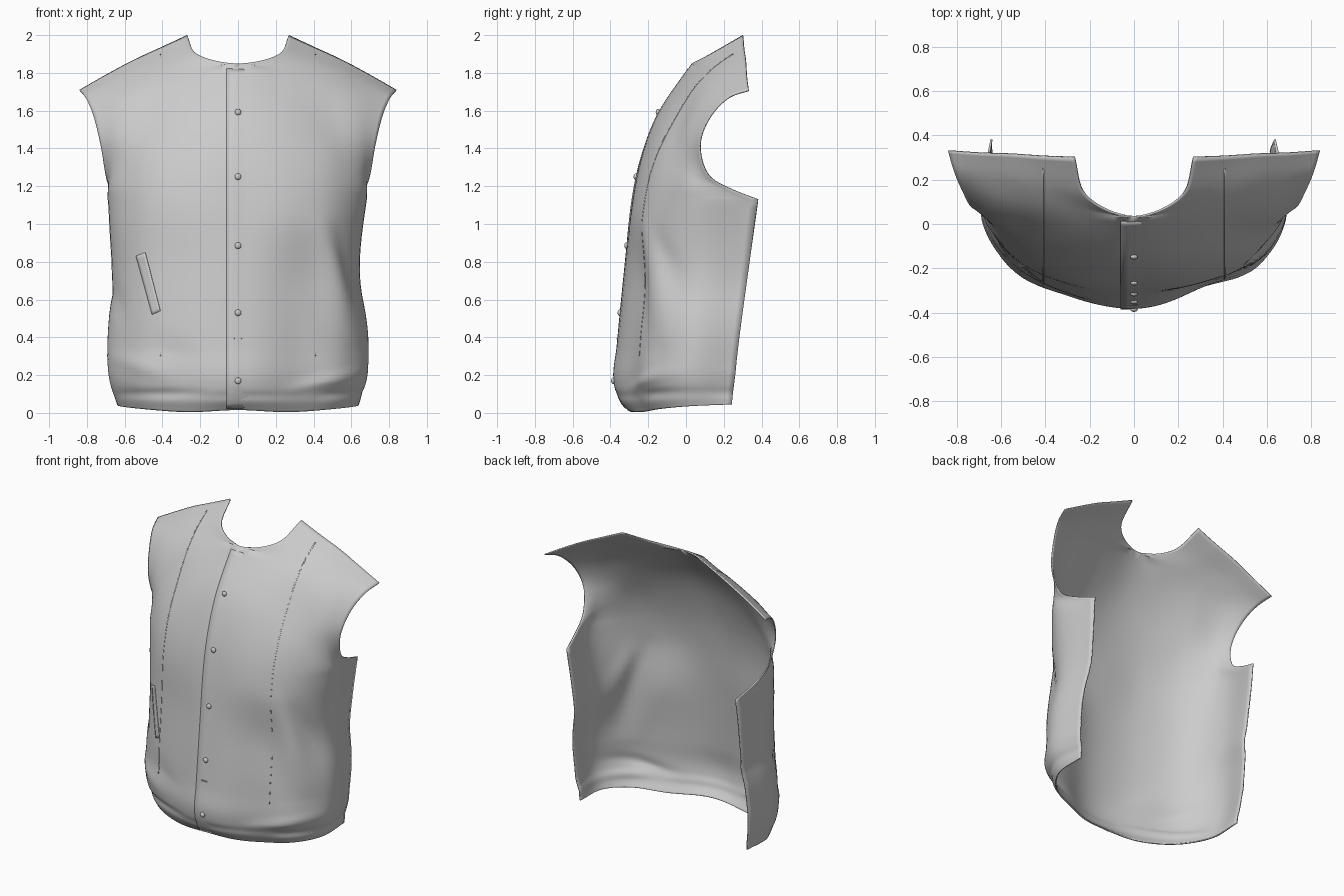
import bpy, bmesh, math
from mathutils import Vector
from mathutils.bvhtree import BVHTree

if "Cube" in bpy.data.objects:
    bpy.data.objects.remove(bpy.data.objects["Cube"])

# Control rows of one half, hem to shoulder; each runs from centre front / neckline to side / armhole
LOWER = [
    [(0, -.31, .015), (.26, -.275, .004), (.50, -.16, .02), (.625, .01, .035), (.635, .24, .045)],
    [(0, -.355, .07), (.27, -.31, .07), (.52, -.18, .075), (.645, .01, .08), (.64, .245, .09)],
    [(0, -.382, .17), (.29, -.325, .17), (.55, -.19, .17), (.675, .01, .17), (.65, .255, .17)],
    [(0, -.365, .35), (.29, -.32, .35), (.55, -.185, .35), (.685, .02, .35), (.66, .275, .35)],
    [(0, -.32, .80), (.28, -.285, .80), (.52, -.17, .80), (.635, .03, .80), (.625, .335, .80)],
    [(0, -.283, 1.13), (.28, -.260, 1.13), (.52, -.155, 1.13), (.668, .03, 1.13), (.64, .382, 1.13)],
]
UPPER = [
    [(0, -.268, 1.22), (.28, -.242, 1.22), (.53, -.137, 1.20), (.675, .035, 1.18), (.67, .25, 1.18)],
    [(0, -.237, 1.35), (.28, -.207, 1.34), (.53, -.105, 1.32), (.665, .02, 1.27), (.698, .125, 1.25)],
    [(0, -.165, 1.55), (.27, -.13, 1.53), (.50, -.045, 1.50), (.645, .012, 1.46), (.728, .072, 1.42)],
    [(0, .03, 1.85), (.24, .05, 1.80), (.46, .08, 1.74), (.635, .11, 1.675), (.775, .148, 1.60)],
    [(.22, .13, 1.902), (.35, .16, 1.865), (.52, .19, 1.812), (.67, .212, 1.745), (.812, .235, 1.678)],
    [(.27, .30, 2.0), (.41, .305, 1.935), (.555, .315, 1.868), (.70, .32, 1.79), (.84, .33, 1.71)],
]
ROWS = LOWER + UPPER
ARMPIT, NECK, SUB = 5, 9, 8


def spline(pts, n, before=None):
    """Smooth curve through unevenly spaced pts with n steps per span."""
    p = [Vector(q) for q in pts]
    p = [Vector(before) if before else 2 * p[0] - p[1]] + p + [2 * p[-1] - p[-2]]
    d = [(b - a).length for a, b in zip(p, p[1:])]

    def tangent(i):
        return ((p[i] - p[i - 1]) * (d[i] / d[i - 1]) + (p[i + 1] - p[i]) * (d[i - 1] / d[i])) / (d[i - 1] + d[i])

    out = []
    for i in range(1, len(p) - 2):
        a, b = tangent(i) * d[i], tangent(i + 1) * d[i]
        for k in range(n):
            t = k / n
            out.append(p[i] * (2*t**3 - 3*t*t + 1) + a * (t**3 - 2*t*t + t)
                       + p[i + 1] * (3*t*t - 2*t**3) + b * (t**3 - t*t))
    return out + [p[-2]]


# Cloth folds: start (x, z), end (x, z), width, height along the normal
FOLDS = [
    ((.44, 1.0), (.60, .42), .05, .018), ((.53, .95), (.64, .60), .035, -.014),
    ((.36, .75), (.50, .35), .05, -.006), ((.30, .13), (.64, .21), .03, .014),
    ((.42, .09), (.66, .11), .025, -.012), ((-.62, .10), (-.20, .10), .025, -.012),
    ((-.66, .30), (-.38, .20), .04, .010), ((-.20, .09), (.35, .09), .022, -.006),
    ((-.66, 1.1), (-.65, .60), .12, .025), ((-.66, .68), (-.60, .50), .03, -.012),
    ((-.50, .38), (-.25, .30), .05, -.008),
]


def fold_height(co):
    h = 0
    for (ax, az), (bx, bz), w, amp in FOLDS:
        p, a, d = Vector((co.x, co.z)), Vector((ax, az)), Vector((bx - ax, bz - az))
        t = max(0, min(1, (p - a).dot(d) / d.length_squared))
        fade = .35 + .65 * math.sin(math.pi * t)
        h += amp * fade * math.exp(-((p - a - d * t).length / w) ** 2)
    return h


def flatten(co):
    """The wearer's left belly lies flatter than the other side."""
    t = max(0, min(1, (1.05 - co.z) / .4))
    return .036 * math.exp(-((co.x - .34) / .18) ** 2) * t * t * (3 - 2 * t)


def add_object(name, bm, thickness):
    me = bpy.data.meshes.new(name)
    bm.to_mesh(me)
    bm.free()
    ob = bpy.data.objects.new(name, me)
    bpy.context.collection.objects.link(ob)
    mod = ob.modifiers.new("thickness", "SOLIDIFY")
    mod.thickness, mod.offset = thickness, -1
    bpy.ops.object.select_all(action='DESELECT')
    bpy.context.view_layer.objects.active = ob
    ob.select_set(True)
    bpy.ops.object.shade_smooth_by_angle(angle=math.radians(45))
    return ob


# Vest front panel: columns splined upward with corners at armpit and neck, then rows splined across
cols = []
for c in range(5):
    col = [r[c] for r in ROWS]
    if c == 0:
        x, y, z = col[NECK + 1]
        cols.append(spline(col[:NECK + 1], SUB)[:-1] + spline(col[NECK:], SUB, (-x, y, z)))
    elif c == 4:
        cols.append(spline(col[:ARMPIT + 1], SUB)[:-1] + spline(col[ARMPIT:], SUB))
    else:
        cols.append(spline(col, SUB))
grid = []
for j in range(len(cols[0])):
    row = [c[j] for c in cols]
    q = row[1]
    grid.append(spline(row, SUB, (-q.x, q.y, q.z) if j <= NECK * SUB else None))

bm = bmesh.new()
for s in (1, -1):
    vs = [[bm.verts.new((p.x * s, p.y, p.z)) for p in row] for row in grid]
    for r0, r1 in zip(vs, vs[1:]):
        for i in range(len(r0) - 1):
            quad = (r0[i], r0[i + 1], r1[i + 1], r1[i])
            bm.faces.new(quad if s > 0 else quad[::-1])
bmesh.ops.remove_doubles(bm, verts=bm.verts, dist=.0004)
bm.normal_update()
moves = [(v, v.normal * fold_height(v.co) + Vector((0, flatten(v.co), 0))) for v in bm.verts]
for v, m in moves:
    v.co += m
    v.co.z = max(v.co.z, 0)
bm.normal_update()
surface = BVHTree.FromBMesh(bm)
add_object("vest_front_panel", bm, .008)


def on_cloth(x, z, lift=0):
    hit, n, _, _ = surface.ray_cast(Vector((x, -2, z)), Vector((0, 1, 0)))
    return hit + n * lift if hit else None


def strip(name, left, right, steps, lifts, thickness=.004):
    """Ribbon laid on the cloth between two (x, z) lines."""
    bm = bmesh.new()
    prev = None
    for k in range(steps + 1):
        t = k / steps
        ends = [Vector(e[0]).lerp(Vector(e[1]), t) for e in (left, right)]
        pts = []
        for m in range(5):
            p = ends[0].lerp(ends[1], m / 4)
            pts.append(on_cloth(p.x, p.y, lifts[0] + (lifts[1] - lifts[0]) * m / 4))
        if None in pts:
            prev = None
            continue
        cur = [bm.verts.new(p) for p in pts]
        if prev:
            for i in range(4):
                bm.faces.new((prev[i], prev[i + 1], cur[i + 1], cur[i]))
        prev = cur
    return add_object(name, bm, thickness)


# Button placket: free edge on the left, sinking into the cloth on the right
strip("button_placket", ((-.06, .025), (-.06, 1.82)), ((.08, .025), (.08, 1.82)), 70, (.005, -.002))

# Long panel seams and welt pocket
for s, side in ((1, "left"), (-1, "right")):
    strip(side + "_panel_seam", ((s * .41 - .003, .30), (s * .41 - .003, 1.90)),
          ((s * .41 + .003, .30), (s * .41 + .003, 1.90)), 60, (.0015, .0015))
strip("pocket_welt", ((-.455, .52), (-.54, .83)), ((-.41, .54), (-.49, .85)), 16, (.001, .005))
strip("placket_tack", ((-.02, .39), (-.02, .397)), ((.02, .39), (.02, .397)), 2, (.008, .008))

# Buttons
for i, z in enumerate((1.59, 1.25, .885, .53, .17)):
    bpy.ops.mesh.primitive_uv_sphere_add(segments=16, ring_count=10, radius=.017,
                                         location=on_cloth(0, z, .004))
    button = bpy.context.object
    button.name = f"button_{i + 1}"
    button.scale.y = .7
    bpy.ops.object.shade_smooth()
